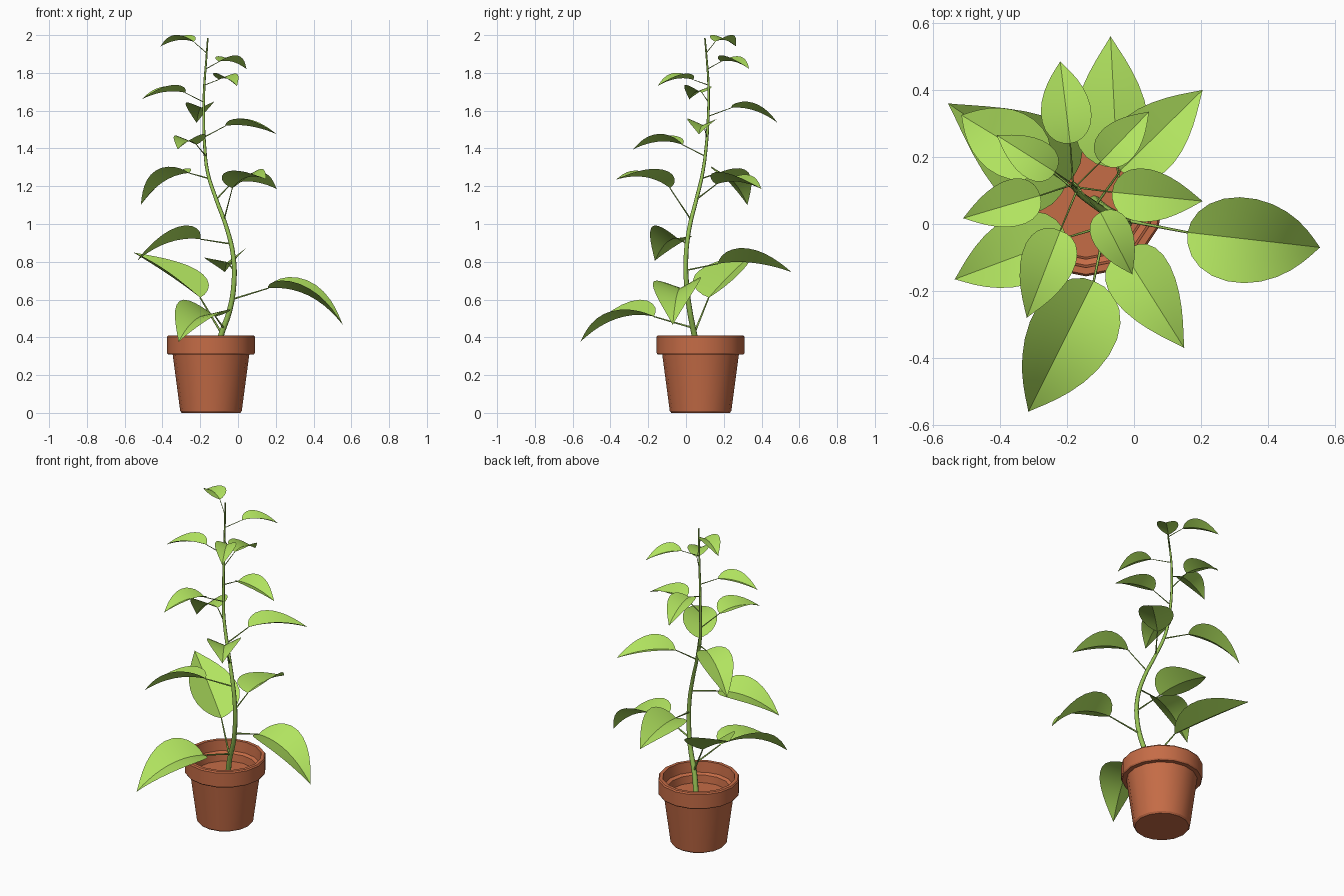
import bpy, bmesh, math
from mathutils import Vector

if "Cube" in bpy.data.objects:
    bpy.data.objects.remove(bpy.data.objects["Cube"])


def material(name, rgb):
    m = bpy.data.materials.new(name)
    m.diffuse_color = (*rgb, 1)
    m.use_nodes = True
    m.node_tree.nodes["Principled BSDF"].inputs["Base Color"].default_value = m.diffuse_color
    return m


TERRACOTTA = material("terracotta", (0.56, 0.15, 0.062))
STEM_GREEN = material("stem green", (0.31, 0.54, 0.09))
LEAF_GREEN = material("leaf green", (0.44, 0.77, 0.115))


def finish(obj, mat, angle=30):
    bpy.ops.object.select_all(action='DESELECT')
    obj.select_set(True)
    bpy.context.view_layer.objects.active = obj
    if obj.type == 'CURVE':
        bpy.ops.object.convert(target='MESH')
        obj = bpy.context.object
    obj.data.materials.clear()
    obj.data.materials.append(mat)
    bpy.ops.object.shade_smooth_by_angle(angle=math.radians(angle))
    return obj


def mesh_object(name, bm):
    me = bpy.data.meshes.new(name)
    bm.to_mesh(me)
    bm.free()
    obj = bpy.data.objects.new(name, me)
    bpy.context.collection.objects.link(obj)
    return obj


def tube(name, points, radii, sides_res=2):
    """Smooth tapered tube through the given points."""
    cu = bpy.data.curves.new(name, 'CURVE')
    cu.dimensions = '3D'
    cu.bevel_depth = 1.0
    cu.bevel_resolution = sides_res
    cu.resolution_u = 4
    cu.use_fill_caps = True
    sp = cu.splines.new('BEZIER')
    sp.bezier_points.add(len(points) - 1)
    for bp, p, r in zip(sp.bezier_points, points, radii):
        bp.co = p
        bp.radius = r
        bp.handle_left_type = bp.handle_right_type = 'AUTO'
    obj = bpy.data.objects.new(name, cu)
    bpy.context.collection.objects.link(obj)
    return finish(obj, STEM_GREEN, 60)


# Pot: profile (radius, z) spun around its own axis, open top with a stepped inside
profile = [(0, 0), (0.155, 0), (0.163, 0.01), (0.203, 0.31), (0.228, 0.31), (0.233, 0.318),
           (0.233, 0.402), (0.227, 0.41), (0.207, 0.41), (0.2, 0.345), (0.182, 0.335),
           (0.176, 0.29), (0, 0.29)]
bm = bmesh.new()
verts = [bm.verts.new((r, 0, z)) for r, z in profile]
edges = [bm.edges.new(pair) for pair in zip(verts, verts[1:])]
bmesh.ops.spin(bm, geom=verts + edges, cent=(0, 0, 0), axis=(0, 0, 1),
               angle=math.tau, steps=16)
bmesh.ops.remove_doubles(bm, verts=bm.verts[:], dist=1e-4)
bmesh.ops.recalc_face_normals(bm, faces=bm.faces[:])
pot = mesh_object("pot", bm)
pot.location = (-0.143, 0.077, 0)
finish(pot, TERRACOTTA)

# Stem: winding, tapering to a fine tip
STEM = [Vector(p) for p in [
    (-0.12, 0.07, 0.28), (-0.09, 0.045, 0.41), (-0.045, 0.02, 0.54), (-0.022, 0.003, 0.68),
    (-0.025, 0.0, 0.83), (-0.06, 0.018, 0.98), (-0.115, 0.055, 1.13), (-0.16, 0.088, 1.27),
    (-0.177, 0.108, 1.42), (-0.182, 0.118, 1.58), (-0.178, 0.119, 1.74),
    (-0.168, 0.11, 1.87), (-0.16, 0.1, 1.985)]]
tube("stem", STEM, [0.0165 - 0.0125 * i / (len(STEM) - 1) for i in range(len(STEM))])


def stem_at(z):
    for a, b in zip(STEM, STEM[1:]):
        if a.z <= z <= b.z:
            return a.lerp(b, (z - a.z) / (b.z - a.z))


def leaf(name, base, tip, roll, arch, fold=0.44, n=14):
    """Pointed oval blade, folded up along an arched midrib."""
    base, tip = Vector(base), Vector(tip)
    chord = tip - base
    length = chord.length
    right = chord.cross(Vector((0, 0, 1))).normalized()
    up = right.cross(chord).normalized()
    control = base + chord * 0.45 + up * arch * length
    tilt = math.radians(roll)
    side = right * math.cos(tilt) + up * math.sin(tilt)
    bm = bmesh.new()
    rows = []
    for i in range(n + 1):
        t = (1 - math.cos(math.pi * i / n)) / 2
        mid = base * (1 - t) ** 2 + control * 2 * t * (1 - t) + tip * t * t
        if i in (0, n):
            rows.append([bm.verts.new(mid)] * 5)
            continue
        tangent = (control - base) * (1 - t) + (tip - control) * t
        normal = side.cross(tangent).normalized()
        w = 0.29 * length * t ** 0.55 * (1 - t) ** 1.1 / 0.35
        rows.append([bm.verts.new(mid + side * s * w + normal * abs(s) * w * fold)
                     for s in (-1, -0.5, 0, 0.5, 1)])
    for a, b in zip(rows, rows[1:]):
        for j in range(4):
            ring = list(dict.fromkeys((a[j], a[j + 1], b[j + 1], b[j])))
            bm.faces.new(ring)
    finish(mesh_object(name, bm), LEAF_GREEN)


# Leaves, bottom to top: height on the stem, blade base, blade tip, roll, arch
LEAVES = [
    (0.42, (-0.20, 0.12, 0.61), (-0.555, 0.36, 0.85), 1, 0.03),
    (0.45, (-0.12, -0.17, 0.51), (-0.315, -0.56, 0.375), 12, 0.24),
    (0.60, (0.16, -0.025, 0.66), (0.555, -0.07, 0.465), -5, 0.27),
    (0.755, (-0.05, 0.17, 0.79), (-0.07, 0.56, 0.745), 13, 0.13),
    (0.895, (-0.20, -0.04, 0.92), (-0.535, -0.165, 0.805), -16, 0.20),
    (1.02, (-0.03, -0.085, 1.19), (0.15, -0.37, 1.235), -3, 0.22),
    (1.13, (-0.04, 0.16, 1.21), (0.205, 0.40, 1.185), 4, 0.15),
    (1.24, (-0.26, 0.17, 1.27), (-0.515, 0.325, 1.10), -3, 0.22),
    (1.36, (-0.22, -0.02, 1.42), (-0.32, -0.28, 1.395), -3, 0.20),
    (1.46, (-0.065, 0.095, 1.52), (0.205, 0.068, 1.475), 0, 0.14),
    (1.57, (-0.19, 0.24, 1.615), (-0.22, 0.485, 1.535), 2, 0.19),
    (1.645, (-0.28, 0.085, 1.695), (-0.51, 0.017, 1.66), -3, 0.17),
    (1.735, (-0.10, 0.035, 1.765), (-0.005, -0.15, 1.73), 2, 0.19),
    (1.82, (-0.10, 0.185, 1.86), (0.045, 0.335, 1.82), 2, 0.17),
    (1.905, (-0.235, 0.155, 1.965), (-0.41, 0.265, 1.94), 0, 0.19),
]
for k, (z, base, tip, roll, arch) in enumerate(LEAVES, 1):
    start, base_v = stem_at(z), Vector(base)
    r = 0.011 * (Vector(tip) - base_v).length
    tube(f"leaf_stalk_{k:02d}", [start, base_v], [r * 1.1, r * 0.7], 1)
    leaf(f"leaf_{k:02d}", base, tip, roll, arch)
